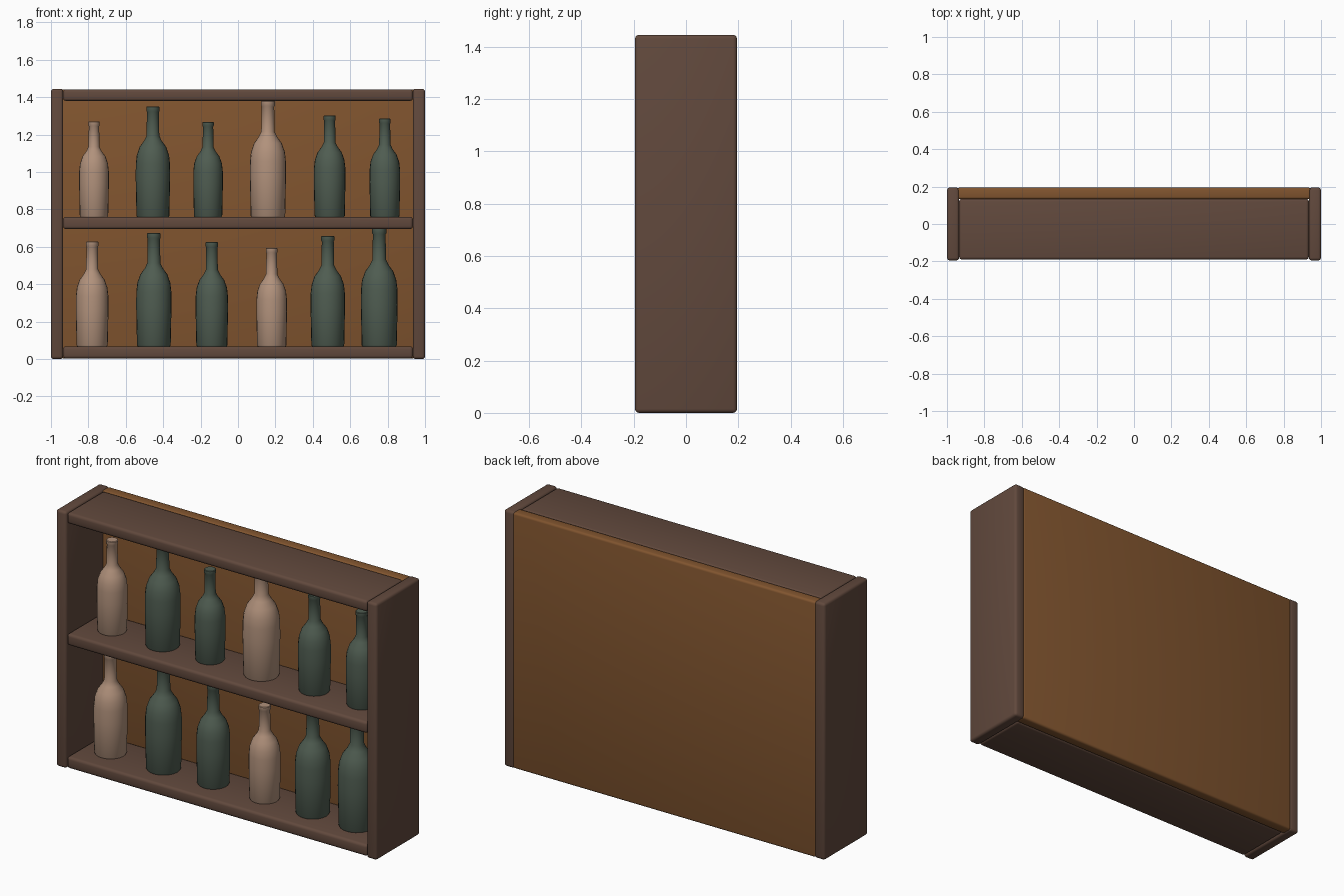
import bpy
import bmesh
import math

cube = bpy.data.objects.get("Cube")
if cube:
    bpy.data.objects.remove(cube, do_unlink=True)


def material(name, r, g, b):
    mat = bpy.data.materials.new(name)
    mat.use_nodes = True
    mat.diffuse_color = (r, g, b, 1)
    mat.node_tree.nodes["Principled BSDF"].inputs["Base Color"].default_value = (r, g, b, 1)
    return mat


dark_wood = material("dark_wood", 0.12, 0.066, 0.046)
back_wood = material("back_wood", 0.22, 0.09, 0.028)
green_glass = material("green_glass", 0.078, 0.108, 0.082)
clay = material("pale_clay", 0.44, 0.285, 0.2)


def finish(name, bm, mat):
    bmesh.ops.recalc_face_normals(bm, faces=bm.faces)
    mesh = bpy.data.meshes.new(name)
    bm.to_mesh(mesh)
    bm.free()
    mesh.materials.append(mat)
    obj = bpy.data.objects.new(name, mesh)
    bpy.context.collection.objects.link(obj)
    bpy.ops.object.select_all(action="DESELECT")
    obj.select_set(True)
    bpy.context.view_layer.objects.active = obj
    bpy.ops.object.shade_smooth_by_angle(angle=math.radians(40))
    return obj


def board(name, low, high, mat, bevel):
    """Rounded plank between two opposite corners."""
    bm = bmesh.new()
    bmesh.ops.create_cube(bm, size=1)
    for v in bm.verts:
        v.co = [(a + b) / 2 + c * (b - a) for a, b, c in zip(low, high, v.co)]
    bmesh.ops.bevel(bm, geom=bm.edges[:], offset=bevel, segments=3,
                    profile=0.5, affect="EDGES")
    finish(name, bm, mat)


# Bottle outline as (radius, height), for a bottle of height 1
OUTLINE = [(0, 0), (0.143, 0), (0.149, 0.01), (0.156, 0.35), (0.155, 0.48),
           (0.146, 0.56), (0.12, 0.635), (0.08, 0.69), (0.058, 0.735),
           (0.054, 0.95), (0.06, 0.96), (0.06, 0.995), (0.054, 1), (0, 1)]


def bottle(name, x, z, height, mat):
    bm = bmesh.new()
    verts = [bm.verts.new((r, 0, h)) for r, h in OUTLINE]
    edges = [bm.edges.new(pair) for pair in zip(verts, verts[1:])]
    bmesh.ops.spin(bm, geom=verts + edges, cent=(0, 0, 0), axis=(0, 0, 1),
                   angle=math.tau, steps=24)
    bmesh.ops.remove_doubles(bm, verts=bm.verts, dist=0.0001)
    bmesh.ops.scale(bm, vec=(height, height, height), verts=bm.verts)
    obj = finish(name, bm, mat)
    obj.location = (x, -0.02, z)


# Cabinet sides
for name, side in (("left_side", 1), ("right_side", -1)):
    inner, outer = sorted((side * 0.935, side))
    board(name, (inner, -0.195, 0), (outer, 0.195, 1.445), dark_wood, 0.015)

# Shelves and back panel
for name, z0, z1 in (("bottom_shelf", 0.003, 0.068), ("middle_shelf", 0.695, 0.76),
                     ("top_board", 1.38, 1.442)):
    board(name, (-0.935, -0.19, z0), (0.935, 0.135, z1), dark_wood, 0.015)
board("back_panel", (-0.945, 0.133, 0.002), (0.945, 0.1945, 1.442), back_wood, 0.012)

# Bottles on each shelf: x position and height
LOWER = [(-0.78, 0.56), (-0.45, 0.605), (-0.14, 0.557), (0.18, 0.525),
         (0.48, 0.59), (0.755, 0.63)]
UPPER = [(-0.77, 0.51), (-0.455, 0.59), (-0.16, 0.508), (0.16, 0.62),
         (0.49, 0.542), (0.785, 0.525)]
for row, z, items in (("lower", 0.068, LOWER), ("upper", 0.76, UPPER)):
    for i, (x, height) in enumerate(items):
        bottle(f"{row}_bottle_{i + 1}", x, z, height, clay if i % 3 == 0 else green_glass)
